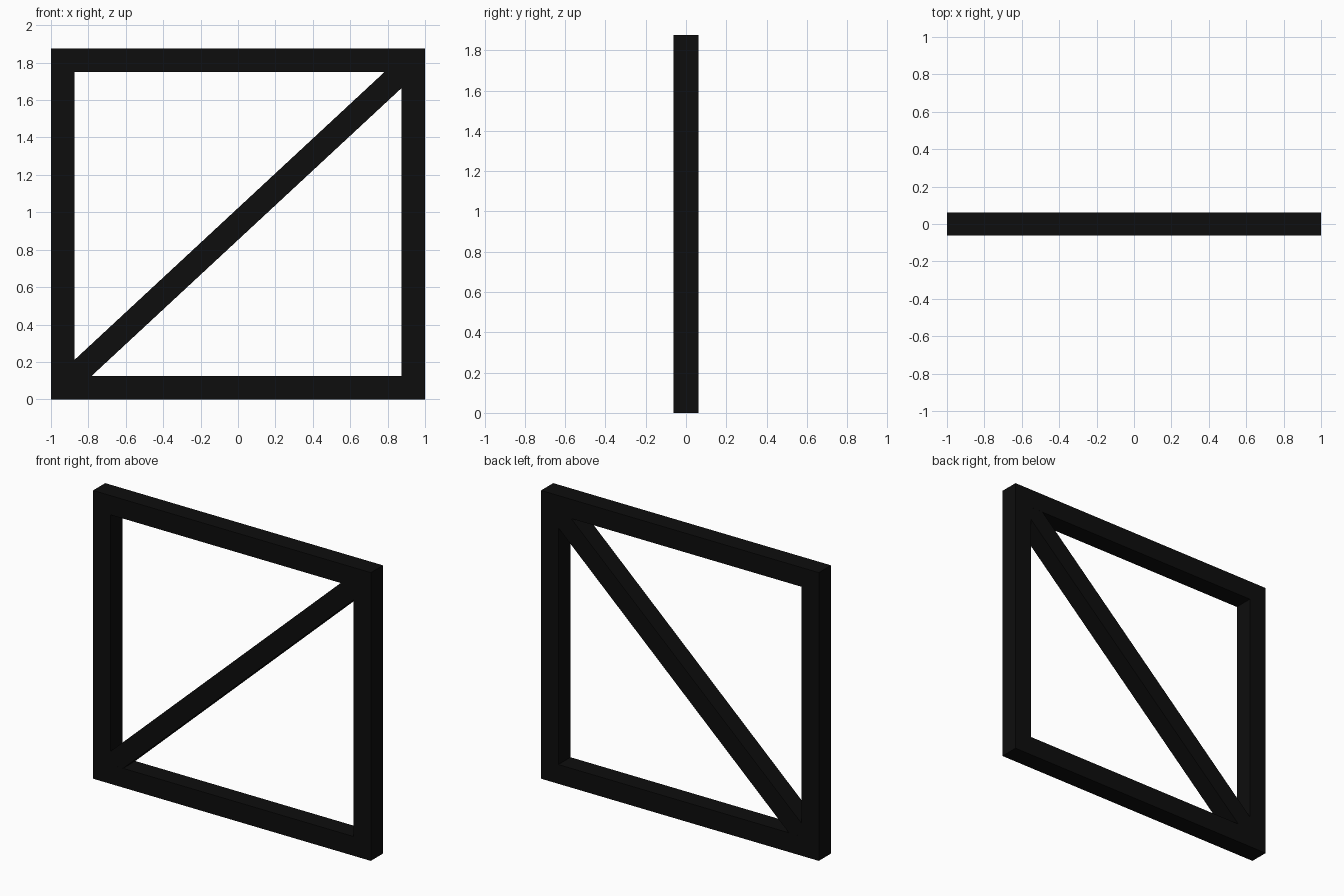
import bpy
import math

if "Cube" in bpy.data.objects:
    bpy.data.objects.remove(bpy.data.objects["Cube"])

W, H, T = 2.0, 1.875, 0.125   # frame width, height, square bar thickness

black = bpy.data.materials.new("black_paint")
black.diffuse_color = (0.004, 0.004, 0.004, 1)
black.use_nodes = True
black.node_tree.nodes["Principled BSDF"].inputs["Base Color"].default_value = black.diffuse_color


def bar(name, size, center, tilt=0.0):
    """Box beam, optionally tilted within the frame plane."""
    bpy.ops.mesh.primitive_cube_add(size=1, location=center, rotation=(0, -tilt, 0))
    ob = bpy.context.object
    ob.name = name
    ob.scale = size
    bpy.ops.object.transform_apply(location=False, rotation=False, scale=True)
    ob.data.materials.append(black)
    return ob


# Top and bottom rails, full width
bar("bottom_rail", (W, T, T), (0, 0, T / 2))
bar("top_rail", (W, T, T), (0, 0, H - T / 2))

# Side posts between the rails
for side, name in ((-1, "left_post"), (1, "right_post")):
    bar(name, (T, T, H - 2 * T), (side * (W - T) / 2, 0, H / 2))

# Diagonal brace along the opening's diagonal, ends buried in the corners
dx, dz = W - 2 * T, H - 2 * T
bar("diagonal_brace", (math.hypot(dx, dz) + T, T - 0.001, T), (0, 0, H / 2),
    math.atan2(dz, dx))
